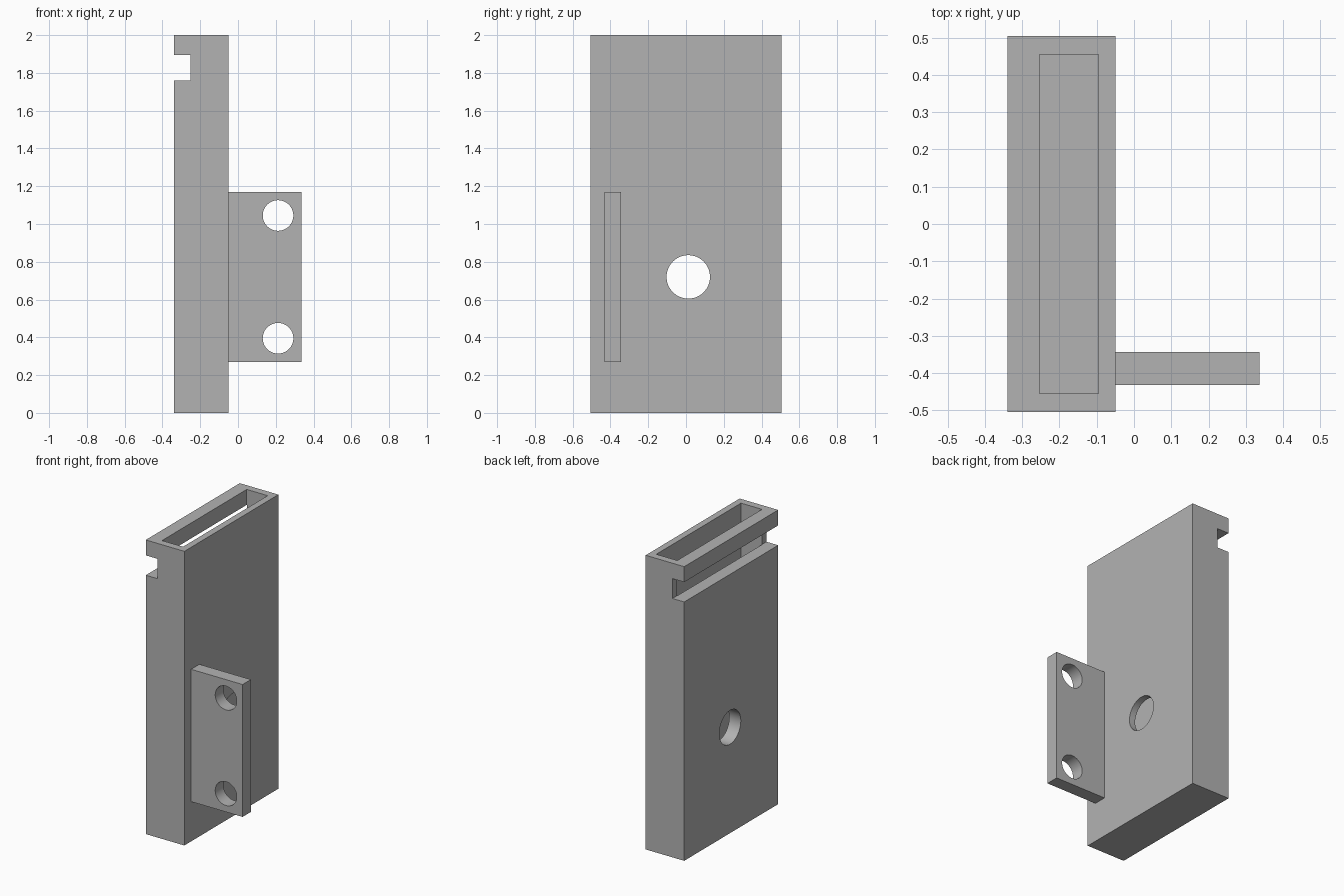
import bpy
from math import pi, radians

default_cube = bpy.data.objects.get("Cube")
if default_cube:
    bpy.data.objects.remove(default_cube, do_unlink=True)

# Single plain grey finish
grey = bpy.data.materials.new("plain_grey")
grey.use_nodes = True
colour = (0.45, 0.45, 0.45, 1)
grey.diffuse_color = colour
grey.node_tree.nodes["Principled BSDF"].inputs["Base Color"].default_value = colour


def box(name, x, y, z):
    """Box spanning the given (low, high) ranges."""
    spans = (x, y, z)
    bpy.ops.mesh.primitive_cube_add(size=1, location=[(a + b) / 2 for a, b in spans])
    ob = bpy.context.object
    ob.name = name
    ob.scale = [b - a for a, b in spans]
    bpy.ops.object.transform_apply(location=False, rotation=False, scale=True)
    ob.data.materials.append(grey)
    return ob


def drill(name, radius, location, rotation):
    """Cylinder used to cut a round hole."""
    bpy.ops.mesh.primitive_cylinder_add(vertices=64, radius=radius, depth=0.6,
                                        location=location, rotation=rotation)
    ob = bpy.context.object
    ob.name = name
    ob.data.materials.append(grey)
    return ob


def cut(target, cutters):
    """Subtract each cutter, then discard it."""
    bpy.ops.object.select_all(action='DESELECT')
    bpy.context.view_layer.objects.active = target
    target.select_set(True)
    for cutter in cutters:
        cutter.hide_render = True
        mod = target.modifiers.new("cut", 'BOOLEAN')
        mod.operation = 'DIFFERENCE'
        mod.solver = 'EXACT'
        mod.object = cutter
        bpy.ops.object.modifier_apply(modifier=mod.name)
        bpy.data.objects.remove(cutter, do_unlink=True)
    bpy.ops.object.shade_smooth_by_angle(angle=radians(30))


# Hollow case: open top, thin floor, side slot and a hole through both walls
case = box("case", (-0.34, -0.05), (-0.505, 0.505), (0, 2))
cut(case, [
    box("cavity_cutter", (-0.253, -0.095), (-0.455, 0.455), (0.006, 2.2)),
    box("slot_cutter", (-0.5, -0.252), (-0.6, 0.6), (1.76, 1.895)),
    drill("wall_hole_cutter", 0.115, (-0.195, 0.012, 0.72), (0, pi / 2, 0)),
])

# Mounting tab with two screw holes
tab = box("mounting_tab", (-0.06, 0.337), (-0.432, -0.343), (0.27, 1.17))
cut(tab, [drill("screw_hole_cutter", 0.081, (0.212, -0.39, z), (pi / 2, 0, 0))
          for z in (0.395, 1.045)])
